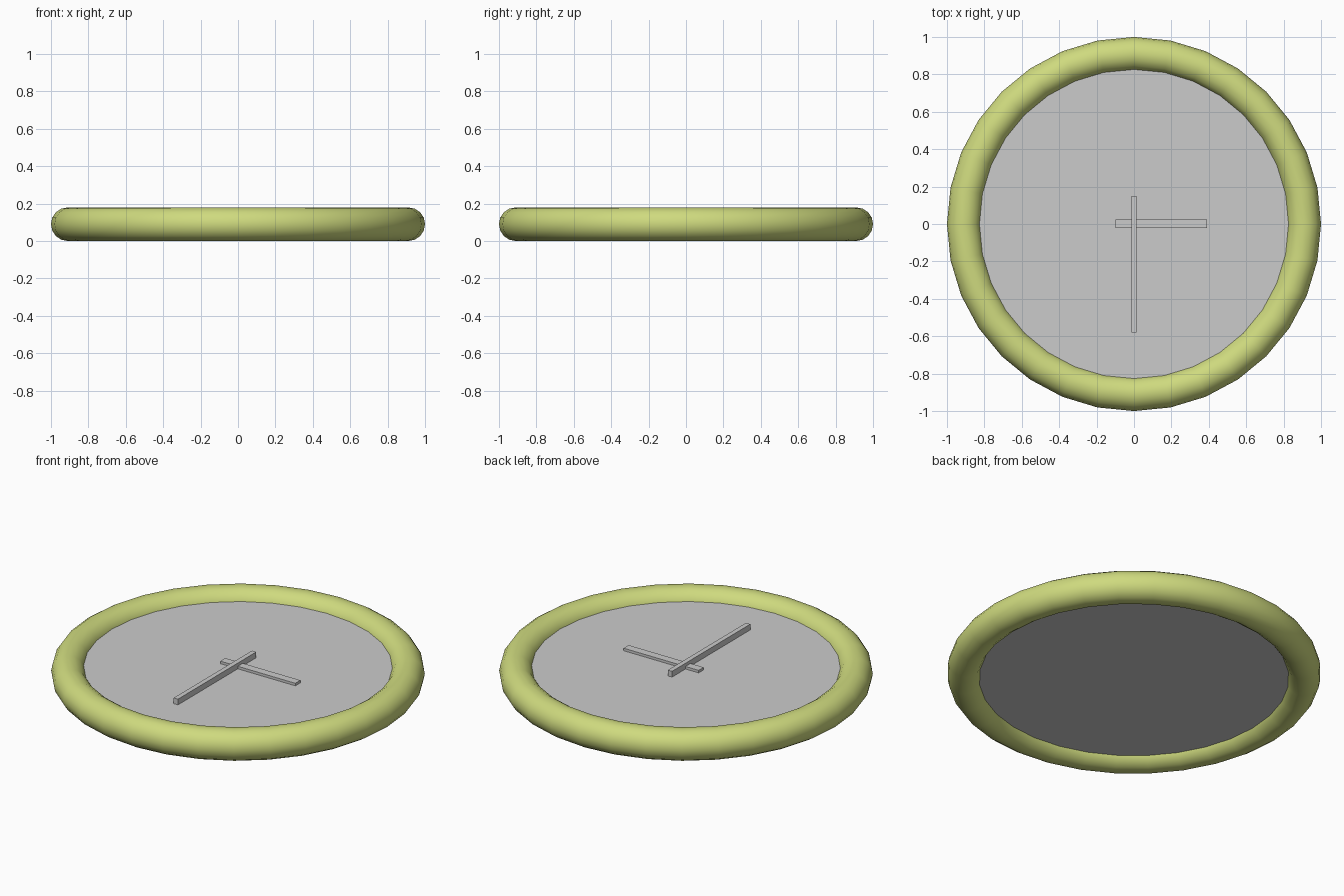
import bpy

if "Cube" in bpy.data.objects:
    bpy.data.objects.remove(bpy.data.objects["Cube"])

R = 0.09  # tube radius of the rim


def box(name, x0, x1, y0, y1, z0, z1):
    bpy.ops.mesh.primitive_cube_add(size=1, location=((x0 + x1) / 2, (y0 + y1) / 2, (z0 + z1) / 2))
    ob = bpy.context.object
    ob.name = name
    ob.scale = (x1 - x0, y1 - y0, z1 - z0)
    bpy.ops.object.transform_apply(location=False, rotation=False, scale=True)
    return ob


# Round rim
bpy.ops.mesh.primitive_torus_add(major_segments=32, minor_segments=16,
                                 major_radius=1 - R, minor_radius=R, location=(0, 0, R))
rim = bpy.context.object
rim.name = "rim"
bpy.ops.object.shade_smooth()
mat = bpy.data.materials.new("rim_green")
mat.diffuse_color = (0.62, 0.70, 0.21, 1)
mat.use_nodes = True
mat.node_tree.nodes["Principled BSDF"].inputs["Base Color"].default_value = mat.diffuse_color
rim.data.materials.append(mat)

# Clock face plate
bpy.ops.mesh.primitive_cylinder_add(vertices=32, radius=0.85, depth=0.07, location=(0, 0, 0.087))
bpy.context.object.name = "face_plate"

# Hands lying on the plate
box("hour_hand", -0.10, 0.39, -0.022, 0.025, 0.12, 0.137)
box("minute_hand", -0.014, 0.014, -0.58, 0.15, 0.12, 0.156)
